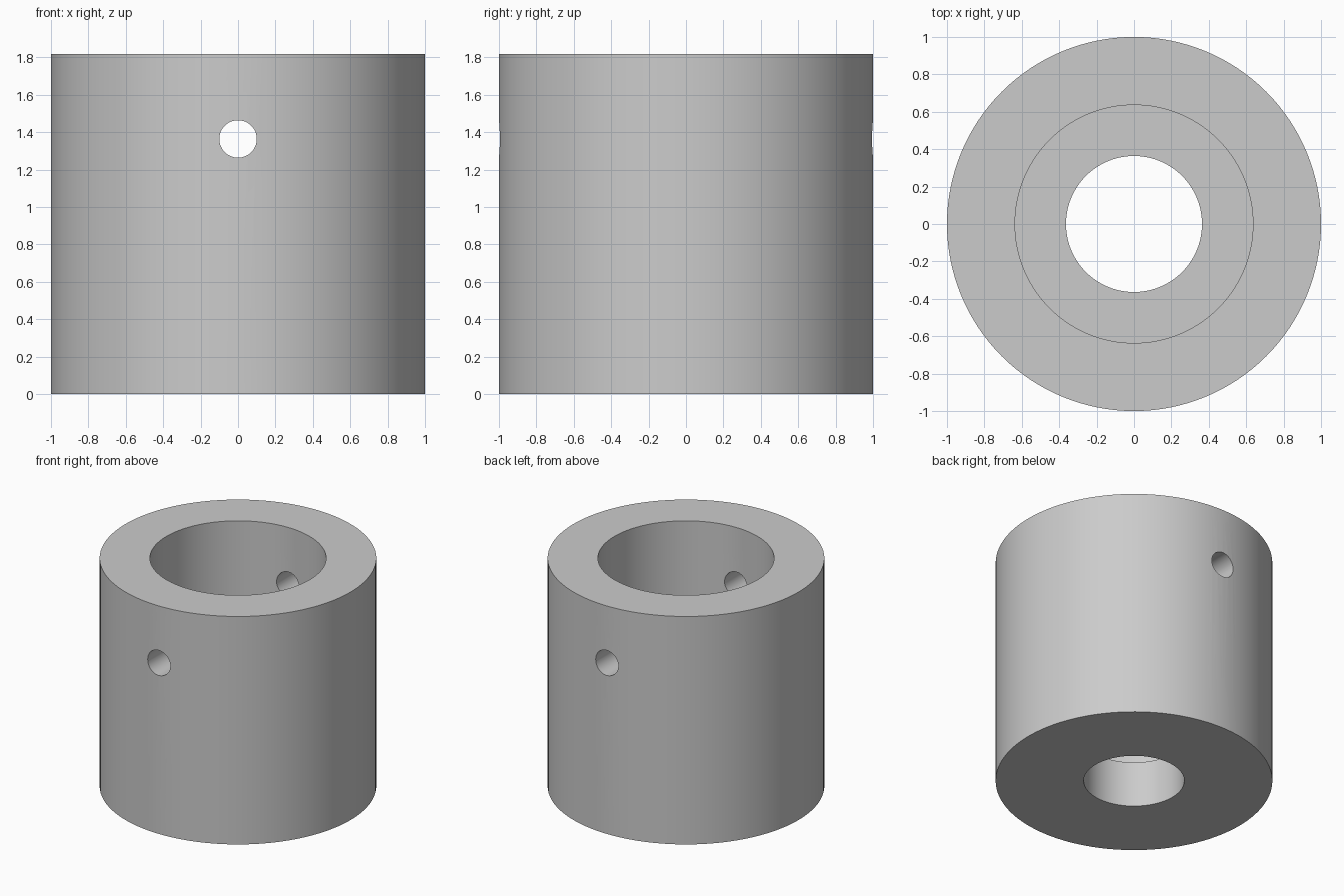
import bpy, bmesh, math

cube = bpy.data.objects.get("Cube")
if cube:
    bpy.data.objects.remove(cube, do_unlink=True)

UNIT = 2 / 11            # part is 11 wide and 10 tall in its own units
HEIGHT = 10 * UNIT
SEGMENTS = 128

# Single plain grey
grey = bpy.data.materials.new("plain grey")
grey.use_nodes = True
colour = (0.6, 0.6, 0.6, 1)
grey.diffuse_color = colour
grey.node_tree.nodes["Principled BSDF"].inputs["Base Color"].default_value = colour


def lathe(name, profile):
    """Closed ring turned from a closed (radius, height) profile."""
    bm = bmesh.new()
    rings = []
    for i in range(SEGMENTS):
        a = math.tau * i / SEGMENTS
        rings.append([bm.verts.new((r * math.cos(a), r * math.sin(a), z)) for r, z in profile])
    n = len(profile)
    for i, ring in enumerate(rings):
        after = rings[(i + 1) % SEGMENTS]
        for j in range(n):
            k = (j + 1) % n
            bm.faces.new((ring[j], after[j], after[k], ring[k]))
    bmesh.ops.recalc_face_normals(bm, faces=bm.faces)
    mesh = bpy.data.meshes.new(name)
    bm.to_mesh(mesh)
    bm.free()
    mesh.materials.append(grey)
    obj = bpy.data.objects.new(name, mesh)
    bpy.context.collection.objects.link(obj)
    return obj


# Collar with a wide upper bore stepping down to a narrow lower bore
outer, wide, narrow, step = 1.0, 3.5 * UNIT, 2 * UNIT, 2 * UNIT
collar = lathe("stepped_collar", [
    (outer, 0), (outer, HEIGHT), (wide, HEIGHT),
    (wide, step), (narrow, step), (narrow, 0)])

# Cross pin hole, front to back
bpy.ops.mesh.primitive_cylinder_add(vertices=64, radius=0.1, depth=3,
                                    location=(0, 0, 7.5 * UNIT),
                                    rotation=(math.pi / 2, 0, 0))
cutter = bpy.context.object
cutter.name = "pin_hole_cutter"
cutter.hide_render = True
cutter.data.materials.append(grey)

cut = collar.modifiers.new("pin hole", "BOOLEAN")
cut.operation = "DIFFERENCE"
cut.solver = "EXACT"
cut.object = cutter

bpy.ops.object.select_all(action="DESELECT")
collar.select_set(True)
bpy.context.view_layer.objects.active = collar
bpy.ops.object.modifier_apply(modifier=cut.name)
bpy.data.objects.remove(cutter, do_unlink=True)

# Smooth walls, crisp rims
bpy.ops.object.shade_smooth_by_angle(angle=math.radians(30))
